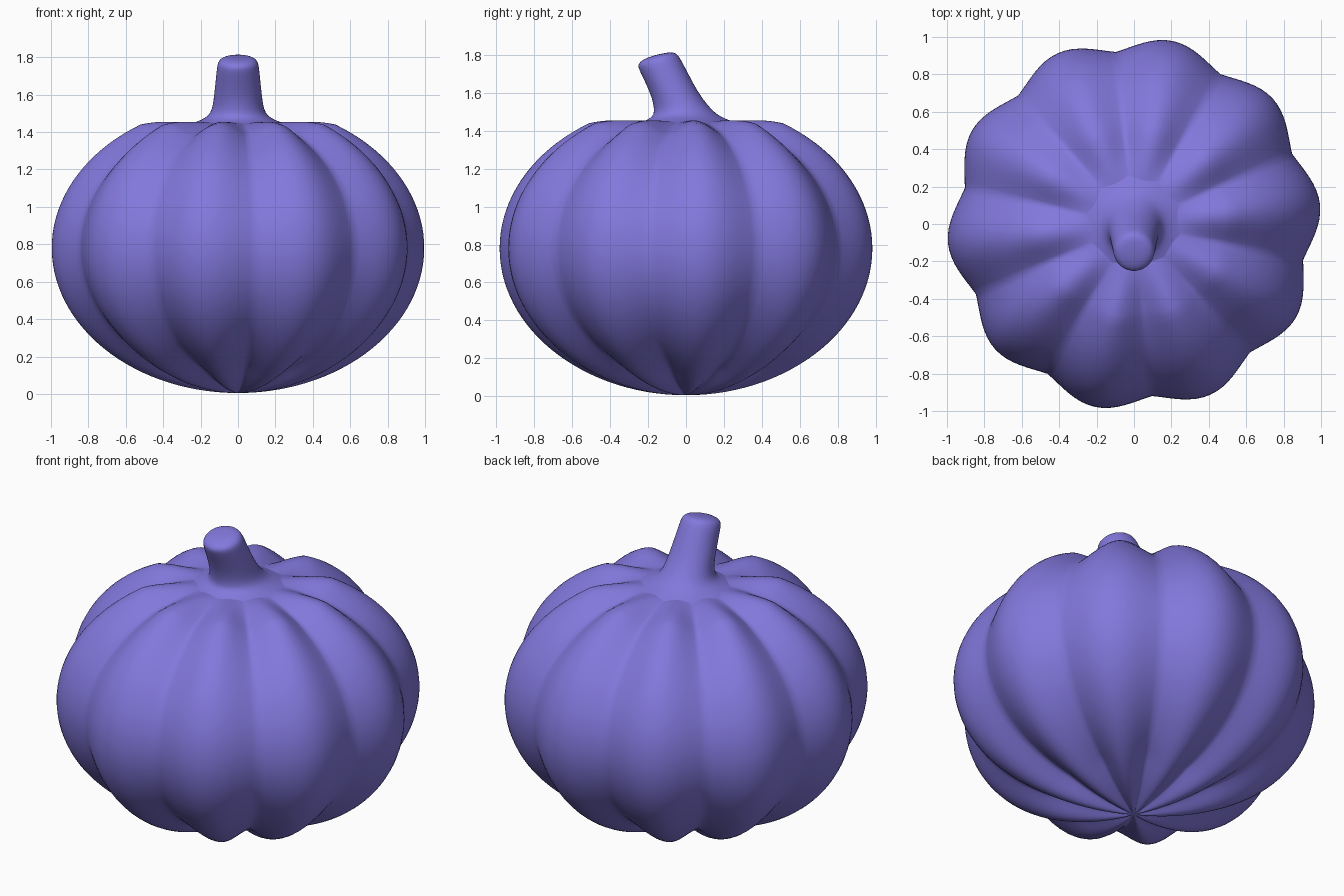
import bpy, bmesh, math
from math import sin, cos, pi

if "Cube" in bpy.data.objects:
    bpy.data.objects.remove(bpy.data.objects["Cube"])

skin = bpy.data.materials.new("violet")
skin.diffuse_color = (0.225, 0.188, 0.72, 1)
skin.use_nodes = True
skin.node_tree.nodes["Principled BSDF"].inputs["Base Color"].default_value = skin.diffuse_color


def make_object(name, rings, bottom=None, top=None):
    """Skin a stack of closed rings, with optional pole points."""
    bm = bmesh.new()
    loops = [[bm.verts.new(p) for p in ring] for ring in rings]
    n = len(loops[0])
    for a, b in zip(loops, loops[1:]):
        for i in range(n):
            j = (i + 1) % n
            bm.faces.new((a[i], a[j], b[j], b[i]))
    for pole, loop in ((bottom, loops[0]), (top, loops[-1])):
        if pole:
            v = bm.verts.new(pole)
            for i in range(n):
                bm.faces.new((v, loop[i], loop[(i + 1) % n]))
    bmesh.ops.recalc_face_normals(bm, faces=bm.faces)
    for f in bm.faces:
        f.smooth = True
    mesh = bpy.data.meshes.new(name)
    bm.to_mesh(mesh)
    bm.free()
    mesh.materials.append(skin)
    ob = bpy.data.objects.new(name, mesh)
    bpy.context.collection.objects.link(ob)
    return ob


# Body: ellipse profile flattened on top, with ten grooves pressed in along the normal
LOBES, SEGS = 10, 160
MID, HALF, TOP = 0.78, 0.775, 1.455


def smooth(a, b, x):
    t = min(1, max(0, (x - a) / (b - a)))
    return t * t * (3 - 2 * t)


profile = []   # radius, height, normal r, normal z, groove depth
for k in range(1, 49):
    a = -pi / 2 + k * (pi / 2 + 1.02) / 48
    r, z = cos(a), MID + HALF * sin(a)
    nr, nz = cos(a) * HALF, sin(a)
    l = math.hypot(nr, nz)
    depth = 0.075 if a > 0 else min(0.075, 0.18 * r)
    profile.append((r, z, nr / l, nz / l, depth))
r0, z0, nr0, nz0, _ = profile[-1]
for k in range(1, 15):   # rounded shoulder running into the flat crown
    t = k / 14
    r = r0 + (0.08 - r0) * t
    s = smooth(0, 0.55, t)
    z = z0 + (TOP - z0) * (1 - (1 - min(1, t / 0.3)) ** 2) - 0.008 * smooth(0.4, 1, t)
    nr = nr0 * (1 - s)
    profile.append((r, z, nr, math.sqrt(1 - nr * nr), 0.075 * smooth(0.17, 0.56, r)))

rings = []
for r, z, nr, nz, depth in profile:
    ring = []
    for i in range(SEGS):
        th = math.radians(6) + 2 * pi * i / SEGS
        u = LOBES * 2 * pi * i / SEGS
        groove = 0.5 * (1 - cos(u)) / 2 + 0.5 * (1 - abs(cos(u / 2)))
        d = depth * groove
        rr = r - nr * d
        ring.append((rr * cos(th), rr * sin(th), z - nz * d))
    rings.append(ring)
make_object("pumpkin_body", rings, (0, 0, 0.005), (0, 0, 1.447))

# Stem: flared at the base, leaning forward, with a rounded tilted tip
stem = [  # height, centre y, half width x, half width y, tilt
    (1.440, 0.010, 0.270, 0.260, 0),
    (1.456, 0.010, 0.220, 0.220, 0),
    (1.475, 0.003, 0.175, 0.180, 0),
    (1.500, -0.010, 0.148, 0.158, 0),
    (1.545, -0.033, 0.134, 0.140, 0),
    (1.600, -0.062, 0.128, 0.126, 0.03),
    (1.680, -0.102, 0.119, 0.119, 0.10),
    (1.745, -0.135, 0.113, 0.114, 0.18),
    (1.770, -0.146, 0.108, 0.108, 0.22),
    (1.788, -0.148, 0.095, 0.094, 0.24),
    (1.799, -0.146, 0.070, 0.068, 0.24),
    (1.803, -0.144, 0.035, 0.034, 0.24),
]
rings = []
for z, c, rx, ry, tilt in stem:
    rings.append([(rx * cos(2 * pi * i / 32), c + ry * sin(2 * pi * i / 32),
                   z + tilt * ry * sin(2 * pi * i / 32)) for i in range(32)])
ob = make_object("stem", rings, None, (0, -0.144, 1.804))
mod = ob.modifiers.new("soften", 'SUBSURF')
mod.levels = mod.render_levels = 1
